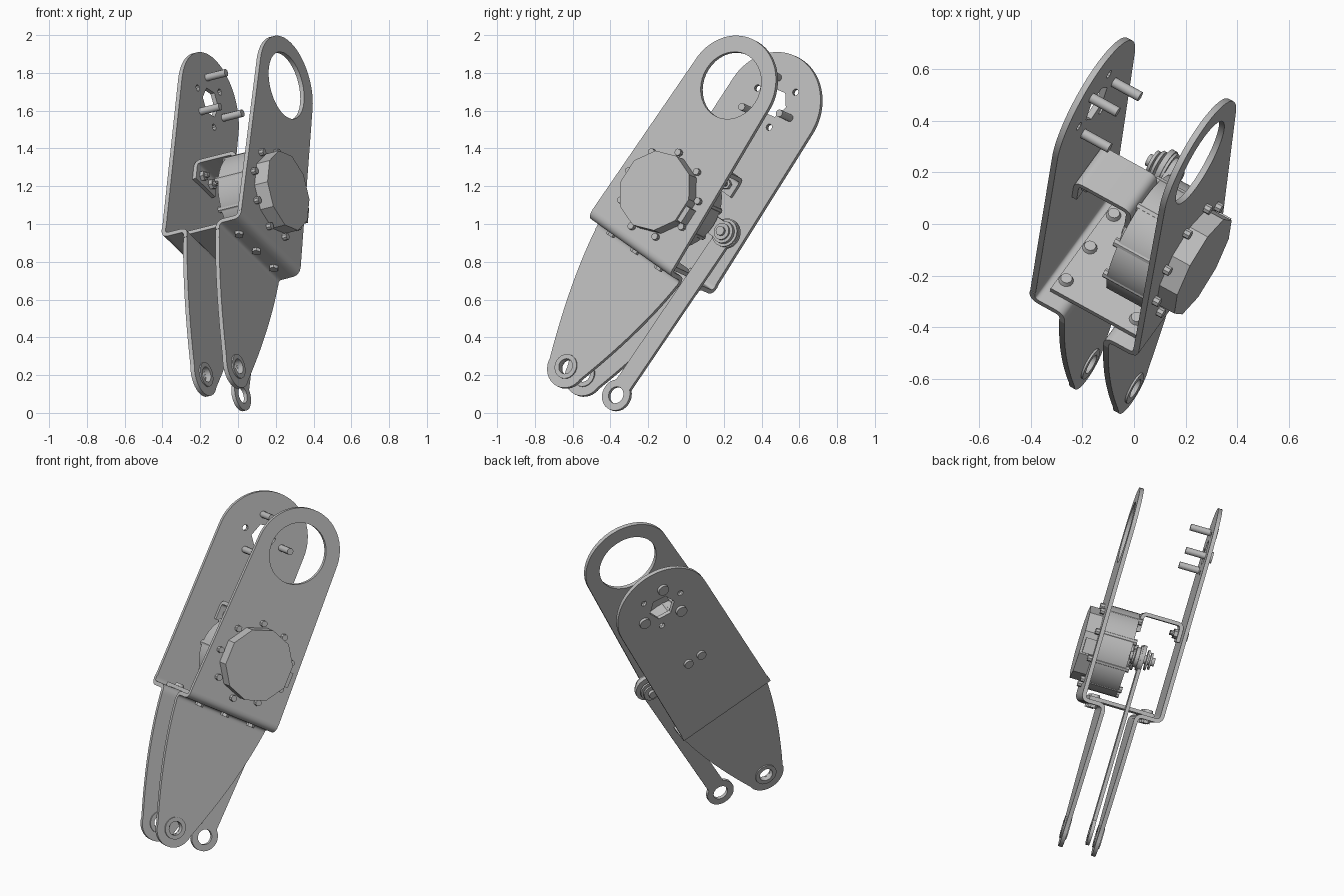
import bpy, bmesh, math
from mathutils import Matrix, Vector

cube = bpy.data.objects.get("Cube")
if cube:
    bpy.data.objects.remove(cube)

grey = bpy.data.materials.new("metal_grey")
grey.use_nodes = True
GREY = (0.5, 0.5, 0.5, 1)
grey.diffuse_color = GREY
grey.node_tree.nodes["Principled BSDF"].inputs["Base Color"].default_value = GREY

# Tilted frame of the assembly: X across the plates, Y along them, Z out of them
V = Vector((0.51, 0.70, -0.498)).normalized()
U = Vector((0.084, 0.536, 0.839))
U = (U - V * U.dot(V)).normalized()
N = V.cross(U)
FRAME = Matrix.Translation(V * -0.567) @ Matrix((V, U, N)).transposed().to_4x4()
# Turns a profile drawn in (Z, Y) so that it is extruded across the plates
SIDE = Matrix(((0, 0, -1), (0, 1, 0), (1, 0, 0))).to_4x4()


def finish(name, mesh, local):
    mesh.transform(FRAME @ local)
    mesh.materials.clear()
    mesh.materials.append(grey)
    for p in mesh.polygons:
        p.use_smooth = True
    mesh.set_sharp_from_angle(angle=math.radians(32))
    ob = bpy.data.objects.new(name, mesh)
    bpy.context.scene.collection.objects.link(ob)
    return ob


def arc(cx, cy, r, a0, a1, steps):
    return [(cx + r * math.cos(math.radians(a0 + (a1 - a0) * i / steps)),
             cy + r * math.sin(math.radians(a0 + (a1 - a0) * i / steps)))
            for i in range(steps + 1)]


def circle(cx, cy, r, sides=24, start=0):
    return arc(cx, cy, r, start, start + 360, sides)[:-1]


def plate(name, loops, low, high, local=Matrix()):
    """Flat part: first loop is the outline, the others are holes."""
    cu = bpy.data.curves.new(name, 'CURVE')
    cu.dimensions = '2D'
    cu.fill_mode = 'BOTH'
    cu.extrude = (high - low) / 2
    for loop in loops:
        sp = cu.splines.new('POLY')
        sp.points.add(len(loop) - 1)
        for pt, co in zip(sp.points, loop):
            pt.co = (co[0], co[1], 0, 1)
        sp.use_cyclic_u = True
    tmp = bpy.data.objects.new(name + "_tmp", cu)
    bpy.context.scene.collection.objects.link(tmp)
    dg = bpy.context.evaluated_depsgraph_get()
    mesh = bpy.data.meshes.new_from_object(tmp.evaluated_get(dg))
    bpy.data.objects.remove(tmp)
    bm = bmesh.new()
    bm.from_mesh(mesh)
    bmesh.ops.remove_doubles(bm, verts=bm.verts, dist=1e-5)
    bmesh.ops.recalc_face_normals(bm, faces=bm.faces)
    bm.to_mesh(mesh)
    bm.free()
    return finish(name, mesh, local @ Matrix.Translation((0, 0, (low + high) / 2)))


def rod(name, x, y, r, low, high, sides=16, top=1.0, local=Matrix()):
    mesh = bpy.data.meshes.new(name)
    bm = bmesh.new()
    bmesh.ops.create_cone(bm, cap_ends=True, segments=sides, radius1=r,
                          radius2=r * top, depth=high - low)
    bm.to_mesh(mesh)
    bm.free()
    return finish(name, mesh, local @ Matrix.Translation((x, y, (low + high) / 2)))


def sheet(name, path, half, bend=0.035, t=0.012):
    """Bent sheet from a (Z, Y) path with rounded corners, 2*half wide."""
    pts = [Vector(path[0])]
    for a, b, c in zip(path, path[1:], path[2:]):
        a, b, c = Vector(a), Vector(b), Vector(c)
        p, q = b + (a - b).normalized() * bend, b + (c - b).normalized() * bend
        for i in range(7):
            k = i / 6
            pts.append(p * (1 - k) ** 2 + b * 2 * k * (1 - k) + q * k * k)
    pts.append(Vector(path[-1]))
    left, right = [], []
    for i, p in enumerate(pts):
        d = (pts[min(i + 1, len(pts) - 1)] - pts[max(i - 1, 0)]).normalized()
        side = Vector((-d.y, d.x)) * t
        left.append(p + side)
        right.append(p - side)
    return plate(name, [left + right[::-1]], -half, half, SIDE)


def upper(half, r, cy):
    return arc(0, cy, r, 0, 180, 36) + [(-half, 0.64), (half, 0.64)]


def lower():
    side = []
    for i in range(13):
        k = i / 12
        side.append((0.305 * (1 - k) ** 2 + 0.532 * k * (1 - k) + 0.113 * k * k,
                     0.56 * (1 - k) ** 2 + 0.5 * k * (1 - k) - 0.15 * k * k))
    end = arc(0, -0.134, 0.115, -15, -165, 16)
    return side + end + [(-x, y) for x, y in reversed(side)]


# Upper side plates
plate("left_upper_plate", [upper(0.307, 0.27, 1.605), circle(0, 1.605, 0.182, 40)], 0.456, 0.48)
small_holes = [circle(0.135 * math.cos(math.radians(a)), 1.618 + 0.135 * math.sin(math.radians(a)), 0.018, 10)
               for a in (55, 175, 295)]
plate("right_upper_plate", [upper(0.303, 0.293, 1.595), circle(0, 1.618, 0.08, 6, 10)] + small_holes, -0.014, 0.01)

# Lower side plates, bent ledges and pivot rings
for name, zu, zl in (("left", 0.468, 0.338), ("right", -0.002, 0.139)):
    plate(name + "_lower_plate", [lower(), circle(0, -0.134, 0.042)], zl - 0.012, zl + 0.012)
    sheet(name + "_bent_ledge", [(zu, 0.645), (zu, 0.602), (zl, 0.602), (zl, 0.555)], 0.306)
    for z in (zl - 0.016, zl + 0.016):
        plate(name + "_pivot_ring", [circle(0, -0.134, 0.066), circle(0, -0.134, 0.041)], z - 0.004, z + 0.004)

# Bridge plate screwed onto the ledges
plate("bridge_plate", [[(0.045, 0.614), (0.43, 0.614), (0.43, 0.636), (0.045, 0.636)]], -0.245, 0.245, SIDE)
UPRIGHT = Matrix.Rotation(math.radians(-90), 4, 'X')
for z in (0.076, 0.395):
    for x in (-0.18, 0, 0.18):
        rod("bridge_screw", x, -z, 0.03, 0.634, 0.652, 14, 0.75, UPRIGHT)
        rod("bridge_nut", x, -z, 0.025, 0.572, 0.592, 6, 1, UPRIGHT)

# Motor with faceted cap, socket block and ring of screws
MY = 0.922
rod("motor_body", 0, MY, 0.252, 0.275, 0.457, 40)
rod("motor_cap", 0, MY, 0.217, 0.475, 0.56, 10)
a = math.radians(-8)
plate("motor_socket", [[(0.15, MY - 0.06), (0.235, MY - 0.06), (0.235, MY + 0.03), (0.15, MY + 0.03)]], 0.48, 0.545)
for i in range(9):
    a = math.radians(40 * i + 20)
    rod("motor_screw", 0.236 * math.cos(a), MY + 0.236 * math.sin(a), 0.019, 0.255, 0.505, 8)
rod("motor_boss", 0, MY, 0.09, 0.255, 0.28, 24)
rod("motor_shaft", 0, MY, 0.04, 0.215, 0.27)


def bar(length, r0, r1, w):
    """Bar along Y with a round eye at each end."""
    a0, a1 = (math.degrees(math.asin(w / r)) for r in (r0, r1))
    return (arc(0, 0, r0, 90 + a0, 450 - a0, 28)
            + arc(0, length, r1, -90 + a1, 270 - a1, 28))


def between(x0, y0, x1, y1):
    turn = Matrix.Rotation(math.atan2(x0 - x1, y1 - y0), 4, 'Z')
    return Matrix.Translation((x0, y0, 0)) @ turn, math.hypot(x1 - x0, y1 - y0)


# Crank and push link
PX = 0.305
place, length = between(0, MY, PX, MY)
plate("crank_arm", [bar(length, 0.075, 0.06, 0.05)], 0.228, 0.25, place)
place, length = between(0.273, -0.117, PX, MY)
plate("push_link", [bar(length, 0.084, 0.08, 0.052), circle(0, 0, 0.045)], 0.196, 0.217, place)
rod("crank_pin", PX, MY, 0.025, 0.13, 0.28, 12)
for r, z in ((0.06, 0.176), (0.075, 0.222), (0.05, 0.155), (0.045, 0.258)):
    rod("crank_washer", PX, MY, r, z - 0.006, z + 0.006, 20)

# Bracket joining the motor to the right plate
sheet("motor_bracket", [(0.022, 1.075), (0.022, 1.18), (0.259, 1.18), (0.259, 1.07)], 0.1, 0.03, 0.011)
for x in (-0.045, 0.045):
    rod("bracket_screw", x, 1.12, 0.028, -0.03, -0.013, 14)
    rod("bracket_bolt", x, 1.12, 0.014, -0.02, 0.075, 10)
    rod("bracket_nut", x, 1.12, 0.028, 0.033, 0.055, 6)

# Mounting pins around the six-sided opening
for deg in (-8, 116, 232):
    a = math.radians(deg)
    x, y = 0.135 * math.cos(a), 1.618 + 0.135 * math.sin(a)
    rod("mounting_pin", x, y, 0.02, -0.014, 0.13, 12)
    rod("mounting_pin_head", x, y, 0.034, -0.032, -0.013, 14)
